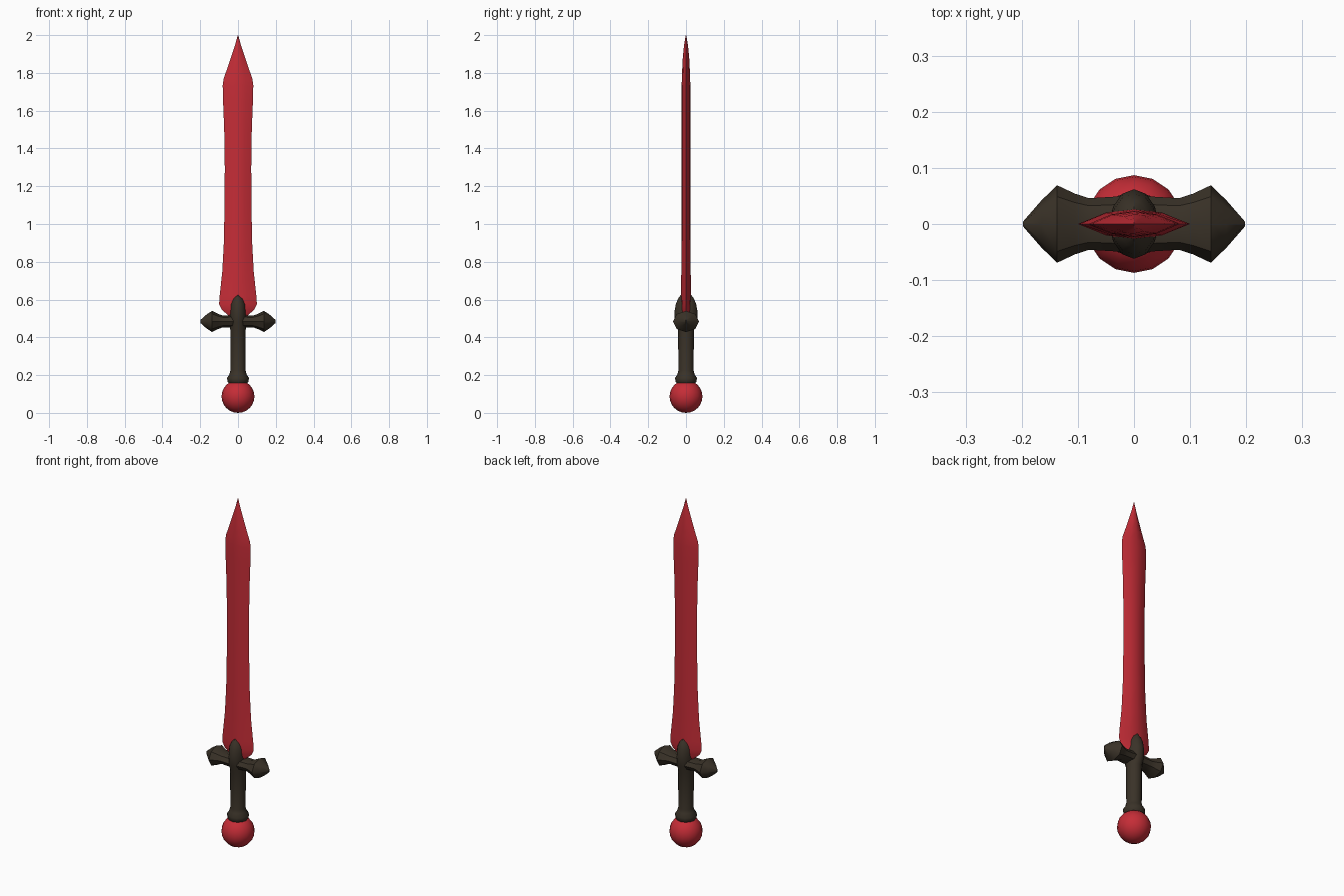
import bpy, bmesh, math
from mathutils import Vector

if "Cube" in bpy.data.objects:
    bpy.data.objects.remove(bpy.data.objects["Cube"])


def material(name, col):
    m = bpy.data.materials.new(name)
    m.diffuse_color = (*col, 1)
    m.use_nodes = True
    m.node_tree.nodes["Principled BSDF"].inputs["Base Color"].default_value = m.diffuse_color
    return m


RED = material("crimson", (0.56, 0.026, 0.038))
DARK = material("dark brown", (0.042, 0.032, 0.021))


def finish(obj, mat, angle):
    obj.data.materials.append(mat)
    bpy.ops.object.select_all(action='DESELECT')
    obj.select_set(True)
    bpy.context.view_layer.objects.active = obj
    bpy.ops.object.shade_smooth_by_angle(angle=math.radians(angle))


def loft(name, rings, mat, angle=40):
    """Skin a list of equal-length point rings and close both ends."""
    bm = bmesh.new()
    vr = [[bm.verts.new(p) for p in r] for r in rings]
    n = len(vr[0])
    for a, b in zip(vr, vr[1:]):
        for i in range(n):
            j = (i + 1) % n
            bm.faces.new((a[i], a[j], b[j], b[i]))
    bm.faces.new(vr[0][::-1])
    bm.faces.new(vr[-1])
    bmesh.ops.recalc_face_normals(bm, faces=bm.faces)
    me = bpy.data.meshes.new(name)
    bm.to_mesh(me)
    bm.free()
    obj = bpy.data.objects.new(name, me)
    bpy.context.collection.objects.link(obj)
    finish(obj, mat, angle)
    return obj


def oval(n, a, b):
    return [(a * math.cos(2 * math.pi * i / n), b * math.sin(2 * math.pi * i / n)) for i in range(n)]


# Blade: bulged diamond section, flared base, leaf point
blade = [(0.48, 0.03, 0.022), (0.52, 0.055, 0.025), (0.545, 0.085, 0.026), (0.575, 0.1, 0.027),
         (0.62, 0.097, 0.026), (0.75, 0.083, 0.025), (0.9, 0.075, 0.024), (1.1, 0.071, 0.023),
         (1.3, 0.07, 0.023), (1.5, 0.073, 0.023), (1.65, 0.079, 0.023), (1.735, 0.081, 0.023),
         (1.77, 0.076, 0.022), (1.82, 0.058, 0.020), (1.88, 0.038, 0.017),
         (1.95, 0.015, 0.010), (2.0, 0.001, 0.001)]
section = [(1, 0), (0.5, 0.75), (0, 1), (-0.5, 0.75), (-1, 0), (-0.5, -0.75), (0, -1), (0.5, -0.75)]
loft("blade", [[(u * w, v * t, z) for u, v in section] for z, w, t in blade], RED, 35)

# Grip with collar at the bottom and pointed langets over the blade
grip = [(0.15, 0.045, 0.045), (0.165, 0.055, 0.055), (0.185, 0.058, 0.058), (0.205, 0.045, 0.045),
        (0.225, 0.04, 0.04), (0.44, 0.041, 0.042), (0.48, 0.044, 0.058), (0.53, 0.043, 0.062),
        (0.575, 0.041, 0.054), (0.605, 0.028, 0.042), (0.625, 0.006, 0.027)]
loft("grip", [[(x, y, z) for x, y in oval(12, a, b)] for z, a, b in grip], DARK, 45)

# Crossguard: bar flaring into faceted, pointed ends
half = [(0.03, 0.049, 0.032), (0.08, 0.046, 0.031), (0.105, 0.054, 0.040),
        (0.137, 0.069, 0.056), (0.165, 0.042, 0.038), (0.198, 0.004, 0.009)]
guard = [(-x, a, b) for x, a, b in reversed(half)] + half
loft("crossguard", [[(x, y, 0.484 + z) for y, z in oval(8, a, b)] for x, a, b in guard], DARK, 40)

# Round pommel
bpy.ops.mesh.primitive_uv_sphere_add(segments=16, ring_count=12, radius=0.087, location=(0, 0, 0.087))
pommel = bpy.context.object
pommel.name = "pommel"
finish(pommel, RED, 60)
